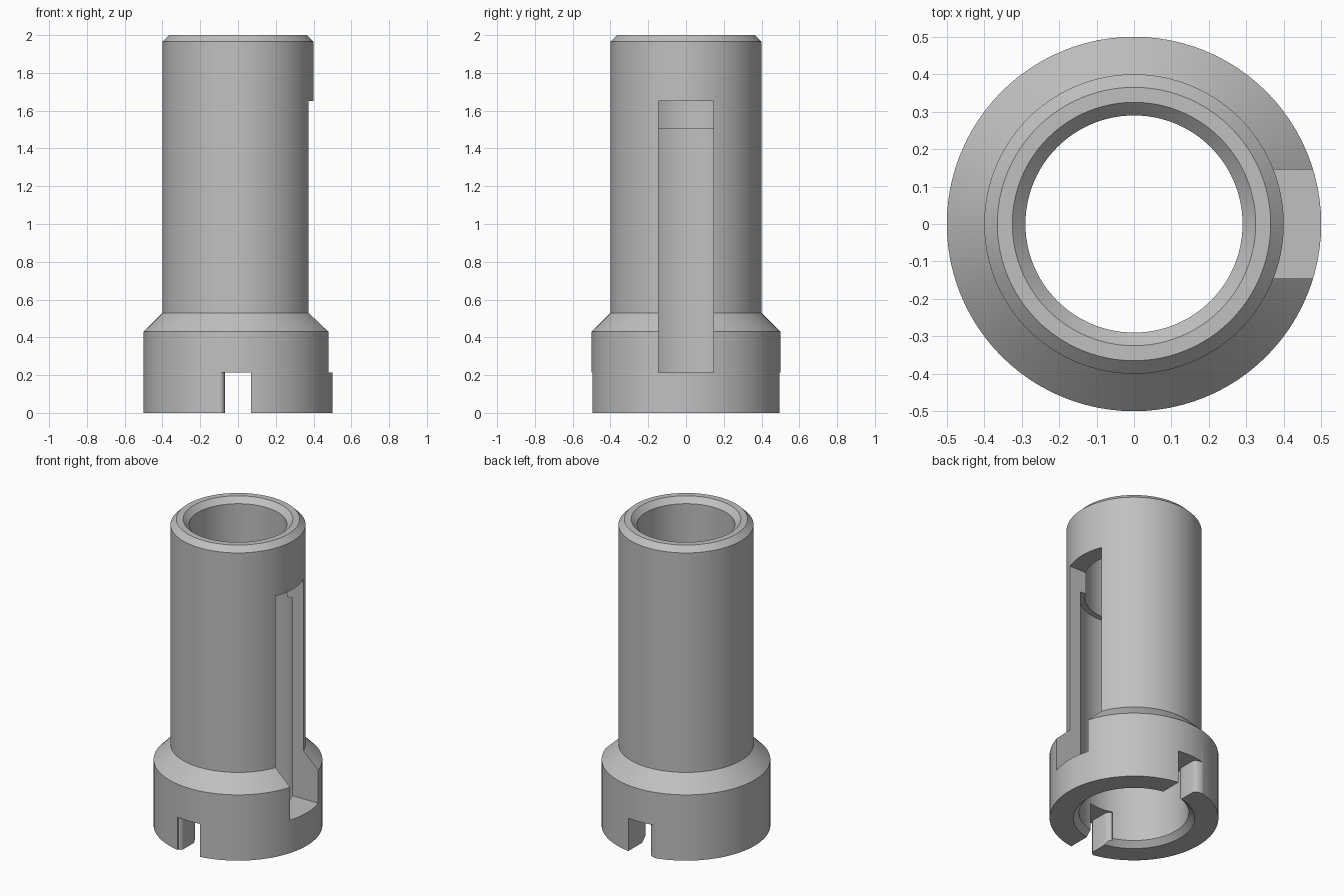
import bpy, bmesh, math
from mathutils import Matrix, Vector

cube = bpy.data.objects.get("Cube")
if cube:
    bpy.data.objects.remove(cube, do_unlink=True)

SEGMENTS = 96

grey = bpy.data.materials.new("plain_grey")
grey.use_nodes = True
grey.diffuse_color = (0.53, 0.53, 0.53, 1)
grey.node_tree.nodes["Principled BSDF"].inputs["Base Color"].default_value = grey.diffuse_color


def add_object(name, bm):
    bmesh.ops.recalc_face_normals(bm, faces=bm.faces)
    mesh = bpy.data.meshes.new(name)
    bm.to_mesh(mesh)
    bm.free()
    mesh.materials.append(grey)
    obj = bpy.data.objects.new(name, mesh)
    bpy.context.collection.objects.link(obj)
    return obj


def lathe(name, profile):
    """Closed (radius, height) profile turned around z."""
    bm = bmesh.new()
    rings = []
    for i in range(SEGMENTS):
        turn = Matrix.Rotation(math.tau * i / SEGMENTS, 3, "Z")
        rings.append([bm.verts.new(turn @ Vector((r, 0, z))) for r, z in profile])
    n = len(profile)
    for i, ring in enumerate(rings):
        following = rings[(i + 1) % SEGMENTS]
        for j in range(n):
            k = (j + 1) % n
            bm.faces.new((ring[j], following[j], following[k], ring[k]))
    return add_object(name, bm)


def prism(name, outline, low, high):
    """Plan outline extruded from low to high."""
    bm = bmesh.new()
    face = bm.faces.new([bm.verts.new((x, y, low)) for x, y in outline])
    top = bmesh.ops.extrude_face_region(bm, geom=[face])["geom"]
    verts = [v for v in top if isinstance(v, bmesh.types.BMVert)]
    bmesh.ops.translate(bm, verts=verts, vec=(0, 0, high - low))
    return add_object(name, bm)


def notch_outline(side, flare):
    """Foot notch whose one wall is eased at the outer and inner corners."""
    half = 0.07
    points = [(half, 0.25), (half, 0.6), (-flare, 0.6), (-flare, 0.485)]
    for i in range(1, 6):  # outer easing
        a = math.pi / 2 * i / 5
        points.append((-flare + (flare - half) * math.sin(a), 0.455 + 0.03 * math.cos(a)))
    for i in range(6):  # inner easing
        a = math.pi / 2 * i / 5
        points.append((-half - 0.03 * (1 - math.cos(a)), 0.36 - 0.04 * math.sin(a)))
    points.append((-half, 0.25))
    return [(x, side * y) for x, y in points]


# Turned sleeve with a wide collar, chamfered rims and a stepped bore
sleeve = lathe("slotted_sleeve", [
    (0.36, 0), (0.5, 0), (0.5, 0.43), (0.4, 0.53), (0.4, 1.965), (0.365, 2),
    (0.325, 2), (0.29, 1.965), (0.29, 1.505), (0.325, 1.505), (0.325, 0.035)])

# Long side slot and the two foot notches
w = 0.145
cutters = [
    prism("side_slot_cutter", [(0.1, -w), (0.7, -w), (0.7, w), (0.1, w)], 0.215, 1.65),
    prism("front_notch_cutter", notch_outline(-1, 0.092), -0.1, 0.215),
    prism("back_notch_cutter", notch_outline(1, 0.13), -0.1, 0.215),
]
for cutter in cutters:
    cutter.hide_render = True
    mod = sleeve.modifiers.new(cutter.name, "BOOLEAN")
    mod.operation = "DIFFERENCE"
    mod.solver = "EXACT"
    mod.object = cutter

# Bake the cuts, drop the cutters and shade
bpy.context.view_layer.update()
graph = bpy.context.evaluated_depsgraph_get()
result = bpy.data.meshes.new_from_object(sleeve.evaluated_get(graph))
sleeve.modifiers.clear()
sleeve.data = result
for cutter in cutters:
    bpy.data.objects.remove(cutter, do_unlink=True)
result.materials.clear()
result.materials.append(grey)
for poly in result.polygons:
    poly.material_index = 0

bpy.ops.object.select_all(action="DESELECT")
sleeve.select_set(True)
bpy.context.view_layer.objects.active = sleeve
bpy.ops.object.shade_smooth_by_angle(angle=math.radians(25))
